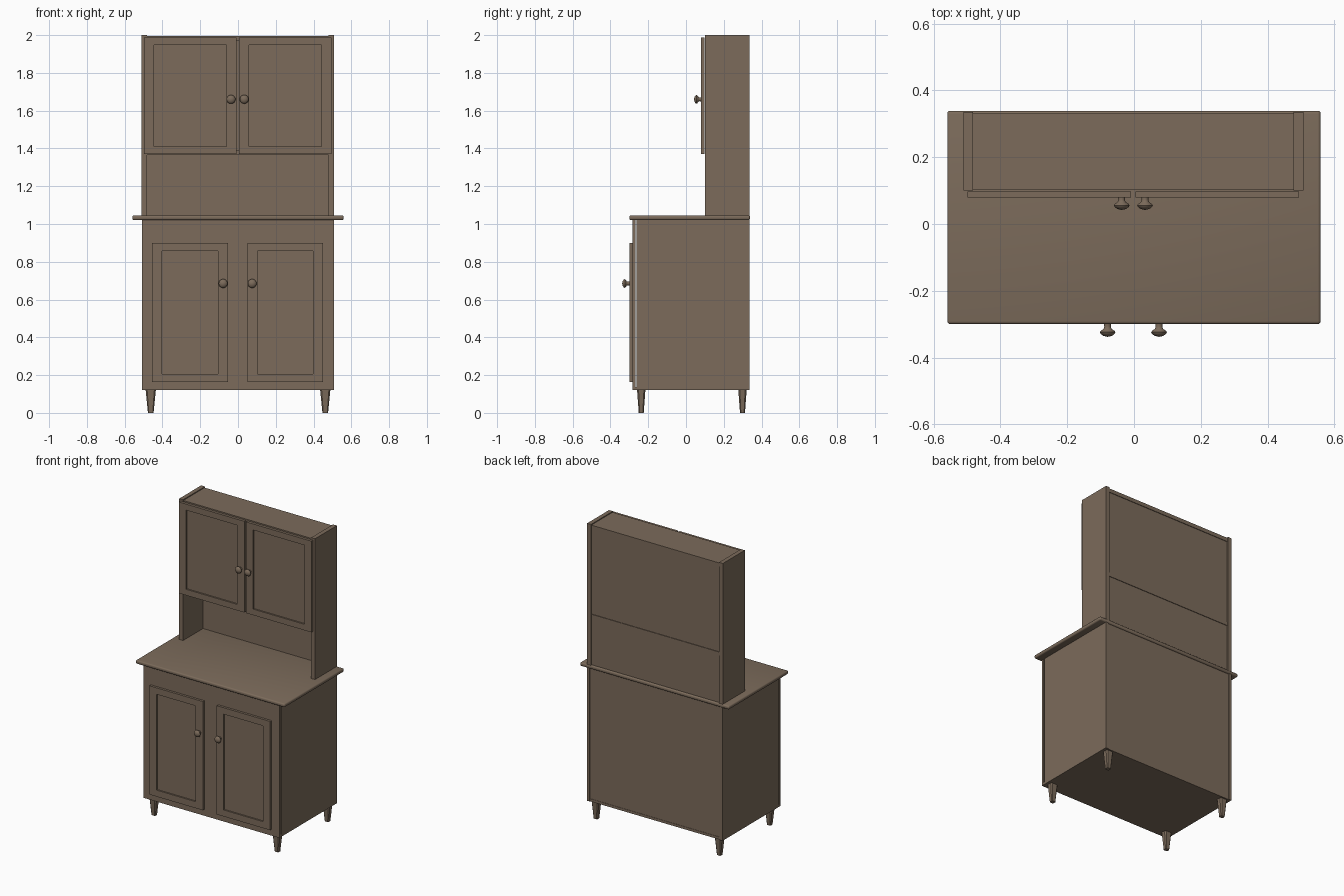
import bpy, bmesh, math
from mathutils import Matrix

if "Cube" in bpy.data.objects:
    bpy.data.objects.remove(bpy.data.objects["Cube"])

# one wood colour for everything
wood = bpy.data.materials.new("brown_wood")
wood.diffuse_color = (0.2, 0.147, 0.104, 1)
wood.use_nodes = True
wood.node_tree.nodes["Principled BSDF"].inputs["Base Color"].default_value = wood.diffuse_color


def finish(name, bm, smooth=False):
    bmesh.ops.recalc_face_normals(bm, faces=bm.faces)
    me = bpy.data.meshes.new(name)
    bm.to_mesh(me)
    bm.free()
    me.materials.append(wood)
    ob = bpy.data.objects.new(name, me)
    bpy.context.collection.objects.link(ob)
    if smooth:
        bpy.ops.object.select_all(action='DESELECT')
        ob.select_set(True)
        bpy.context.view_layer.objects.active = ob
        bpy.ops.object.shade_smooth_by_angle(angle=math.radians(40))
    return ob


def box_mesh(x, y, z):
    bm = bmesh.new()
    bmesh.ops.create_cube(bm, size=1)
    for v in bm.verts:
        for i, (a, b) in enumerate((x, y, z)):
            v.co[i] = a if v.co[i] < 0 else b
    return bm


def box(name, x, y, z, bevel=0.0, segments=1):
    bm = box_mesh(x, y, z)
    if bevel:
        bmesh.ops.bevel(bm, geom=bm.edges[:], offset=bevel, segments=segments,
                        profile=0.5, affect='EDGES')
    return finish(name, bm, bevel > 0)


def door(name, x, y, z, stile, rail):
    """Slab with a recessed centre panel on its front face."""
    bm = box_mesh(x, y, z)
    front = min(bm.faces, key=lambda f: f.calc_center_median().y)
    bmesh.ops.inset_region(bm, faces=[front], thickness=stile, use_even_offset=True)
    mid = sum(z) / 2
    for v in front.verts:
        v.co.z = z[1] - rail if v.co.z > mid else z[0] + rail
    step = bmesh.ops.extrude_face_region(bm, geom=[front])
    bmesh.ops.translate(bm, vec=(0, 0.01, 0),
                        verts=[g for g in step["geom"] if isinstance(g, bmesh.types.BMVert)])
    if front.is_valid:
        bm.faces.remove(front)
    return finish(name, bm)


def knob(name, x, y, z):
    """Turned knob: flared stem and domed cap, pointing to -y."""
    prof = [(0.011, -0.002), (0.010, 0.008), (0.012, 0.014), (0.021, 0.020), (0.0235, 0.024),
            (0.021, 0.029), (0.013, 0.035), (0, 0.038)]
    bm = bmesh.new()
    vs = [bm.verts.new((r, -d, 0)) for r, d in prof]
    es = [bm.edges.new(p) for p in zip(vs, vs[1:])]
    bmesh.ops.spin(bm, geom=vs + es, cent=(0, 0, 0), axis=(0, 1, 0),
                   angle=math.tau, steps=20)
    bmesh.ops.remove_doubles(bm, verts=bm.verts[:], dist=1e-5)
    bmesh.ops.translate(bm, vec=(x, y, z), verts=bm.verts[:])
    return finish(name, bm, True)


def leg(name, x, y):
    """Square tapered foot with chamfered corners."""
    bm = box_mesh((-0.027, 0.027), (-0.022, 0.022), (0, 0.121))
    upright = [e for e in bm.edges if abs(e.verts[0].co.z - e.verts[1].co.z) > 0.05]
    bmesh.ops.bevel(bm, geom=upright, offset=0.008, segments=1, affect='EDGES')
    for v in bm.verts:
        if v.co.z < 0.01:
            v.co.x *= 0.55
            v.co.y *= 0.6
    bmesh.ops.translate(bm, vec=(x, y, 0), verts=bm.verts[:])
    return finish(name, bm)


# base cabinet
box("base_bottom", (-0.509, 0.509), (-0.284, 0.331), (0.12, 0.137))
box("base_front", (-0.509, 0.509), (-0.284, -0.268), (0.12, 1.023))
box("base_back", (-0.49, 0.49), (0.314, 0.329), (0.13, 1.023))
box("countertop", (-0.559, 0.559), (-0.30, 0.339), (1.021, 1.046), 0.009, 3)

# hutch carcass
box("hutch_top", (-0.482, 0.478), (0.103, 0.331), (1.968, 1.994))
box("hutch_shelf", (-0.482, 0.478), (0.103, 0.331), (1.365, 1.39))
box("hutch_back", (-0.482, 0.478), (0.314, 0.327), (1.04, 1.99))

# paired parts, left and right
for s, side in ((-1, "left"), (1, "right")):
    def span(a, b, c=0.0):
        return tuple(sorted((c + s * a, c + s * b)))
    box("base_side_" + side, span(0.489, 0.509), (-0.261, 0.335), (0.12, 1.023))
    box("hutch_side_" + side, span(0.48, 0.509, -0.002), (0.10, 0.335), (1.04, 2.0))
    door("base_door_" + side, span(0.052, 0.453, -0.002), (-0.30, -0.283),
         (0.163, 0.90), 0.053, 0.044)
    door("hutch_door_" + side, span(0.007, 0.496, -0.002), (0.08, 0.098),
         (1.37, 1.988), 0.053, 0.041)
    knob("base_knob_" + side, s * 0.077 - 0.002, -0.30, 0.685)
    knob("hutch_knob_" + side, s * 0.035 - 0.002, 0.08, 1.66)
    leg("front_leg_" + side, s * 0.462, -0.237)
    leg("back_leg_" + side, s * 0.462, 0.299)
